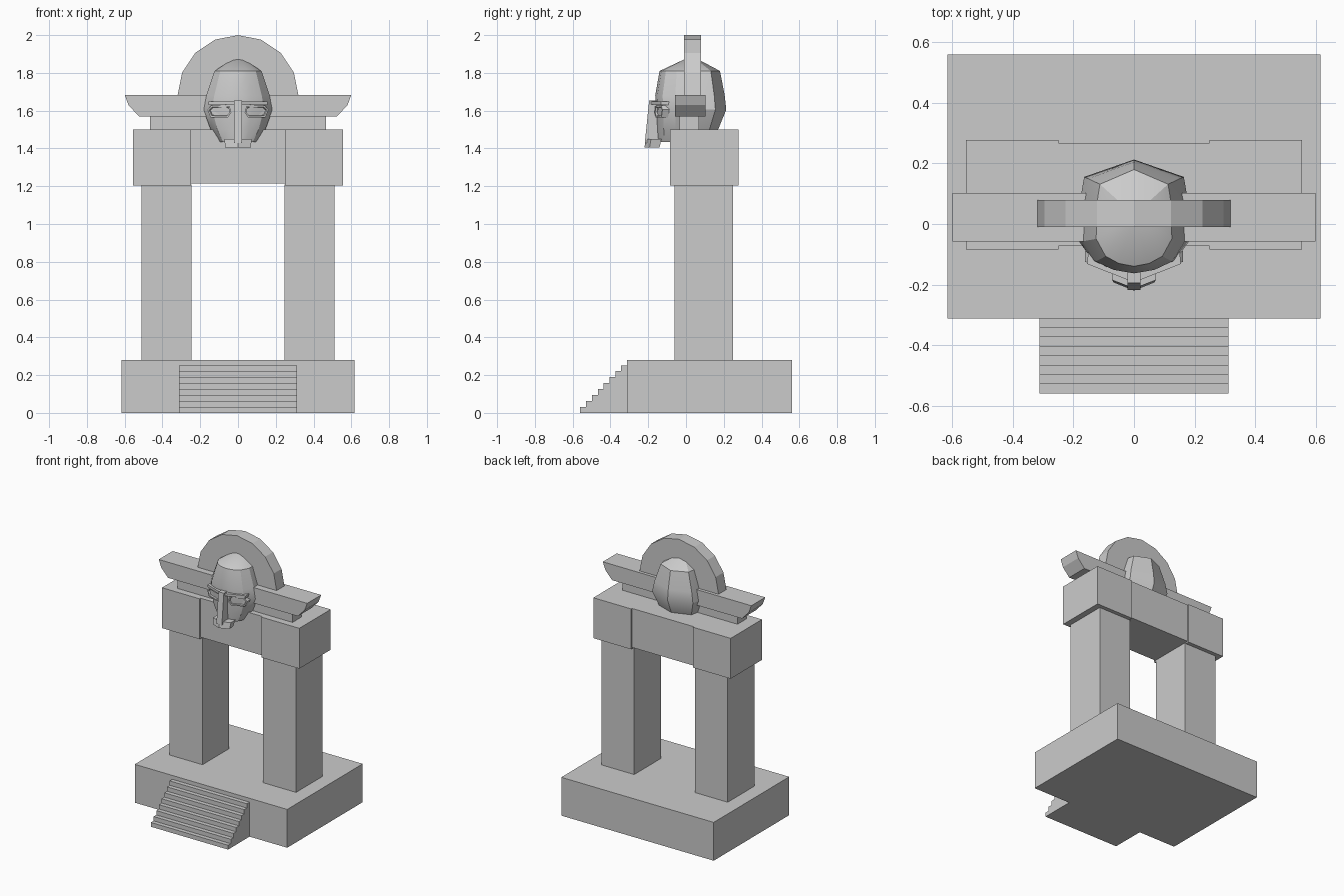
import bpy, bmesh, math

if "Cube" in bpy.data.objects:
    bpy.data.objects.remove(bpy.data.objects["Cube"])


def finish(name, bm):
    bmesh.ops.recalc_face_normals(bm, faces=bm.faces)
    me = bpy.data.meshes.new(name)
    bm.to_mesh(me)
    bm.free()
    ob = bpy.data.objects.new(name, me)
    bpy.context.collection.objects.link(ob)
    return ob


def extruded(name, pts, vec):
    """Planar outline of 3D points pushed along vec."""
    bm = bmesh.new()
    f = bm.faces.new([bm.verts.new(p) for p in pts])
    r = bmesh.ops.extrude_face_region(bm, geom=[f], use_keep_orig=True)
    bmesh.ops.translate(bm, vec=vec, verts=[v for v in r['geom'] if isinstance(v, bmesh.types.BMVert)])
    return finish(name, bm)


def box(name, x0, x1, y0, y1, z0, z1):
    pts = [(x0, y0, z0), (x1, y0, z0), (x1, y1, z0), (x0, y1, z0)]
    return extruded(name, pts, (0, 0, z1 - z0))


def prism(name, xz, y0, y1):
    return extruded(name, [(x, y0, z) for x, z in xz], (0, y1 - y0, 0))


def mirrored(half):
    """Close a right-hand outline with its mirror image across x = 0."""
    return half + [(-x, z) for x, z in reversed(half) if x > 1e-6]


# Base and stairs
box("base", -.616, .616, -.312, .56, 0, .28)
n = 8
stair = [(0, -.312, 0), (0, -.56, 0)]
for i in range(n):
    y = -.56 + i * .031
    stair += [(0, y, (i + 1) * .0315), (0, y + .031, (i + 1) * .0315)]
stair = [(-.312, y, z) for _, y, z in stair]
extruded("stairs", stair, (.624, 0, 0))

# Pillars, capitals and lintel
for s, side in ((-1, "left"), (1, "right")):
    box("pillar_" + side, *sorted((s * .245, s * .511)), -.06, .248, .28, 1.21)
    box("capital_" + side, *sorted((s * .25, s * .555)), -.085, .277, 1.205, 1.5)
box("lintel", -.25, .25, -.073, .267, 1.215, 1.5)

# Crest: plinth, flared beam and half disc
box("crest_plinth", -.465, .465, -.035, .07, 1.5, 1.575)
prism("flared_beam", mirrored([(.525, 1.57), (.58, 1.63), (.6, 1.684)]), -.058, .103)
arc = [(.32 * math.cos(i * math.pi / 8), 1.68 + .32 * math.sin(i * math.pi / 8)) for i in range(9)]
prism("half_disc", arc, -.01, .08)

# Head lofted from level rings: (z, half width, front y, back y)
rings = [(1.435, .105, -.15, .14), (1.5, .145, -.155, .17), (1.605, .183, -.158, .213),
         (1.68, .168, -.163, .205), (1.81, .125, -.14, .18)]
bm = bmesh.new()
loops = []
for z, w, f, b in rings:
    half = [(0, f), (.4 * w, .93 * f), (.75 * w, .76 * f), (w, .35 * f), (.98 * w, .07), (.9 * w, .73 * b), (0, b)]
    outline = half + [(-x, y) for x, y in reversed(half[1:-1])]
    loops.append([bm.verts.new((x, y, z)) for x, y in outline])
m = len(loops[0])
for a, b in zip(loops, loops[1:]):
    for i in range(m):
        j = (i + 1) % m
        bm.faces.new((a[i], a[j], b[j], b[i]))
apex = bm.verts.new((0, .03, 1.89))
for i in range(m):
    bm.faces.new((loops[-1][i], loops[-1][(i + 1) % m], apex))
bm.faces.new(loops[0])
head = finish("head", bm)
bpy.context.view_layer.objects.active = head
head.select_set(True)
bpy.ops.object.shade_smooth_by_angle(angle=math.radians(28))

# Nose ridge leaning forward, and mouth guard beneath it
nose = [(-.145, 1.655), (-.195, 1.655), (-.218, 1.43), (-.145, 1.43)]
extruded("nose", [(-.022, y, z) for y, z in nose], (.044, 0, 0))
bm = bmesh.new()
guard = [[(0, -.22), (.068, -.193), (.06, -.14)], [(0, -.213), (.072, -.185), (.07, -.13)]]
lv = []
for z, half in zip((1.405, 1.45), guard):
    lv.append([bm.verts.new((x, y, z)) for x, y in mirrored(half)])
k = len(lv[0])
bm.faces.new(lv[0])
bm.faces.new(lv[1])
for i in range(k):
    bm.faces.new((lv[0][i], lv[0][(i + 1) % k], lv[1][(i + 1) % k], lv[1][i]))
finish("mouth_guard", bm)

# Framed eyes with recessed centres, swept back along the face
eye = [(.035, 1.59), (.045, 1.625), (.14, 1.628), (.162, 1.605), (.145, 1.565), (.055, 1.563)]
for s, side in ((-1, "left"), (1, "right")):
    bm = bmesh.new()
    back = [bm.verts.new((s * x, -.15 + .38 * x, z)) for x, z in eye]
    front = [bm.verts.new((s * x, -.178 + .33 * x, z)) for x, z in eye]
    face = bm.faces.new(front)
    bm.faces.new(back)
    for i in range(6):
        j = (i + 1) % 6
        bm.faces.new((back[i], back[j], front[j], front[i]))
    bmesh.ops.recalc_face_normals(bm, faces=bm.faces)
    bmesh.ops.inset_region(bm, faces=[face], thickness=.01)
    bmesh.ops.inset_region(bm, faces=[face], thickness=.003, depth=-.012)
    finish("eye_" + side, bm)
    # Brow above the eye
    extruded("brow_" + side, [(s * .02, -.185, 1.632), (s * .155, -.132, 1.63),
                              (s * .15, -.08, 1.63), (s * .02, -.14, 1.632)], (0, 0, .018))
